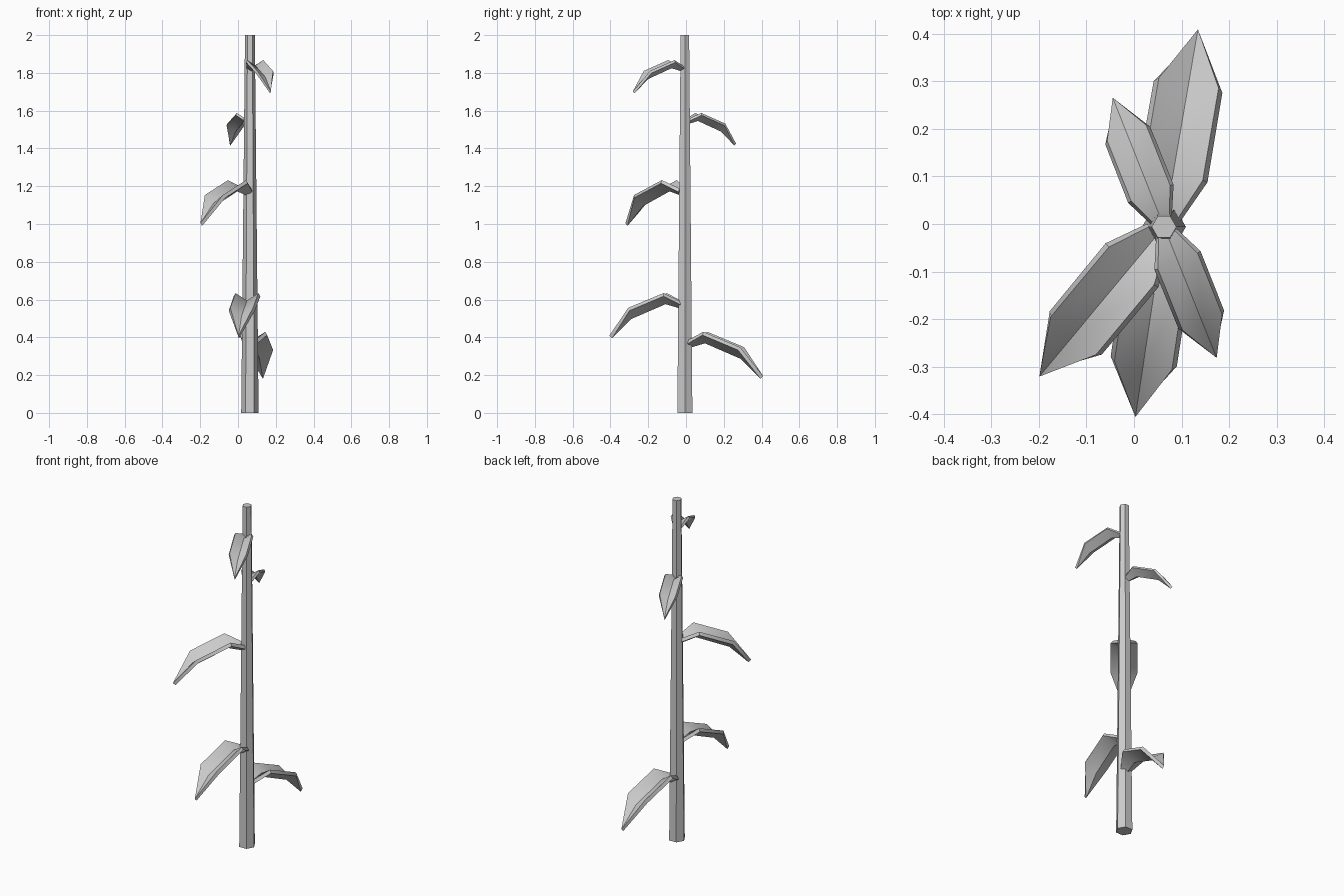
import bpy, bmesh, math
from mathutils import Vector

if "Cube" in bpy.data.objects:
    bpy.data.objects.remove(bpy.data.objects["Cube"])

CX, CY = 0.063, -0.006   # stem axis

# Tapered hexagonal stem
bpy.ops.mesh.primitive_cone_add(vertices=6, radius1=0.046, radius2=0.026, depth=2,
                                location=(CX, CY, 1), rotation=(0, 0, math.radians(30)))
stem = bpy.context.object
stem.name = "stem"

# Leaf stations: distance along, half width, edge height, midrib height (above tip)
STATIONS = [(0.02, 0.033, 0.183, 0.16), (0.106, 0.073, 0.228, 0.185), (0.293, 0.072, 0.150, 0.105)]
LENGTH = 0.40


def leaf(name, tip):
    """Folded, drooping leaf running from the stem axis to the tip point."""
    tip = Vector(tip)
    d = Vector((tip.x - CX, tip.y - CY, 0))
    s = d.length / LENGTH
    d.normalize()
    side = Vector((d.y, -d.x, 0))
    root = Vector((CX, CY, tip.z))
    bm = bmesh.new()
    rows = []
    for a, w, ze, zm in STATIONS:
        rows.append([bm.verts.new(root + s * (d * a + side * k * w + Vector((0, 0, ze if k else zm))))
                     for k in (-1, 0, 1)])
    for r0, r1 in zip(rows, rows[1:]):
        for i in (0, 1):
            bm.faces.new((r0[i], r0[i + 1], r1[i + 1], r1[i]))
    t = bm.verts.new(tip)
    for i in (0, 1):
        bm.faces.new((rows[-1][i], rows[-1][i + 1], t))
    bm.normal_update()
    me = bpy.data.meshes.new(name)
    bm.to_mesh(me)
    bm.free()
    ob = bpy.data.objects.new(name, me)
    bpy.context.collection.objects.link(ob)
    m = ob.modifiers.new("thickness", 'SOLIDIFY')
    m.thickness = 0.02 * s
    m.offset = 1
    bpy.ops.object.select_all(action='DESELECT')
    ob.select_set(True)
    bpy.context.view_layer.objects.active = ob
    bpy.ops.object.modifier_apply(modifier=m.name)
    bpy.ops.object.shade_smooth_by_angle(angle=math.radians(35))


# Five leaves spiralling up the stem
TIPS = [(0.132, 0.395, 0.18), (0.005, -0.392, 0.395), (-0.19, -0.31, 0.99),
        (-0.041, 0.256, 1.415), (0.17, -0.272, 1.692)]
for i, p in enumerate(TIPS):
    leaf(f"leaf_{i + 1}", p)
